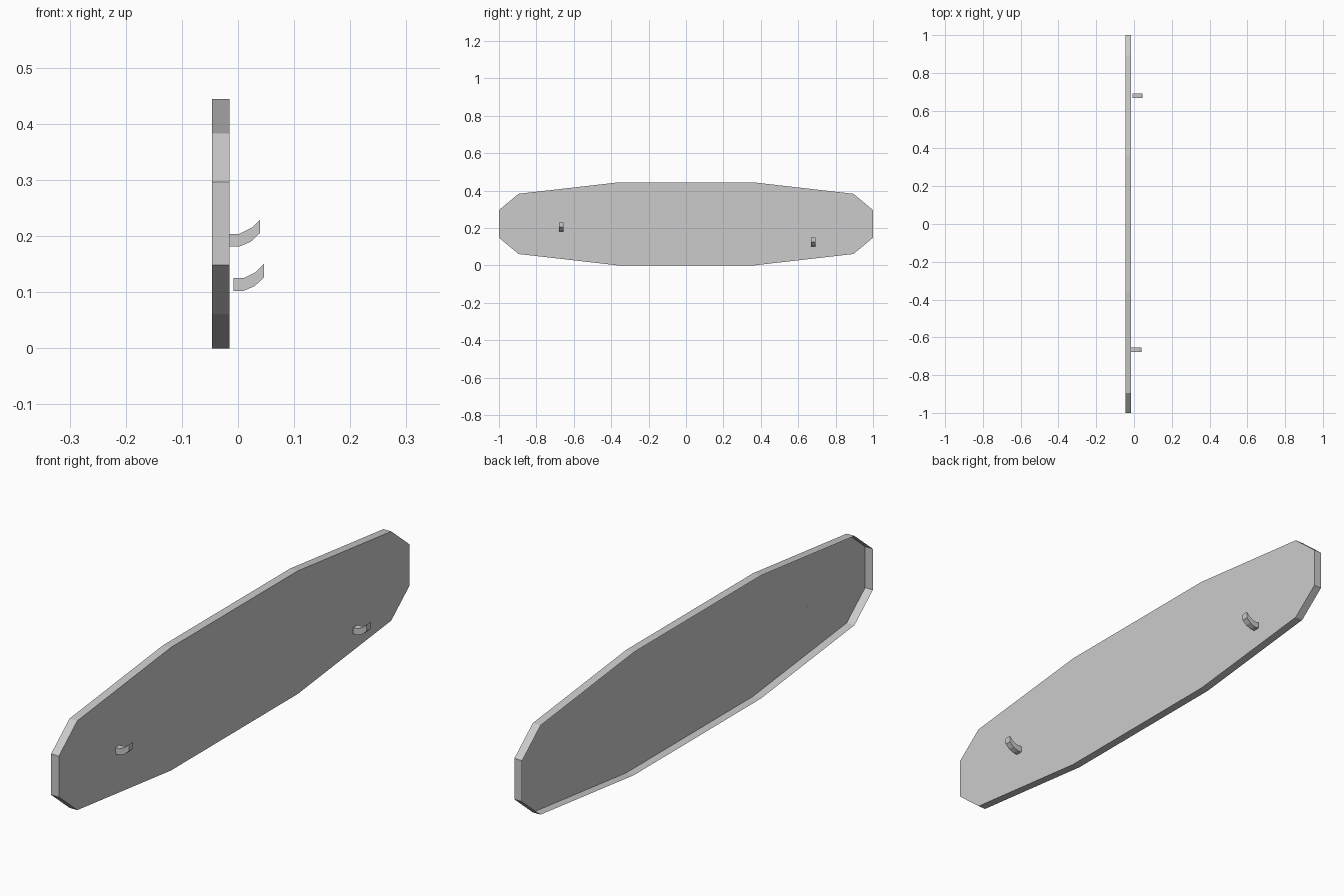
import bpy, bmesh
from mathutils import Vector

if "Cube" in bpy.data.objects:
    bpy.data.objects.remove(bpy.data.objects["Cube"])


def extrude_profile(name, points, direction, open_start=False):
    """Flat profile pushed along a direction; optionally left open at its start."""
    bm = bmesh.new()
    start = bm.faces.new([bm.verts.new(p) for p in points])
    cap = bm.faces.new([bm.verts.new(Vector(p) + Vector(direction)) for p in points])
    a, b = list(start.verts), list(cap.verts)
    for i in range(len(a)):
        j = (i + 1) % len(a)
        bm.faces.new((a[i], a[j], b[j], b[i]))
    bmesh.ops.recalc_face_normals(bm, faces=bm.faces)
    if open_start:
        bmesh.ops.delete(bm, geom=[start], context="FACES_ONLY")
    mesh = bpy.data.meshes.new(name)
    bm.to_mesh(mesh)
    bm.free()
    obj = bpy.data.objects.new(name, mesh)
    bpy.context.collection.objects.link(obj)
    return obj


# Board: twelve-sided shell, open at the back, outline mirrored from one quarter
MID = 0.222
quarter = [(1.0, 0.074), (0.895, 0.161), (0.362, MID)]
half = quarter + [(-y, h) for y, h in reversed(quarter)]
outline = half + [(-y, -h) for y, h in half]
extrude_profile("board", [(-0.046, y, MID + h) for y, h in outline],
                (0.031, 0, 0), open_start=True)

# Hooks: small upturned pegs on the +x face
HOOK_WIDTH = 0.024
hook = [(0, 0), (0.017, 0), (0.038, 0.009), (0.054, 0.024),
        (0.054, 0.048), (0.040, 0.034), (0.018, 0.023), (0, 0.023)]
for name, x, y, z in [("upper_hook", -0.0152, -0.666, 0.181),
                      ("lower_hook", -0.008, 0.680, 0.102)]:
    pts = [(x + px, y - HOOK_WIDTH / 2, z + pz) for px, pz in hook]
    extrude_profile(name, pts, (0, HOOK_WIDTH, 0))
